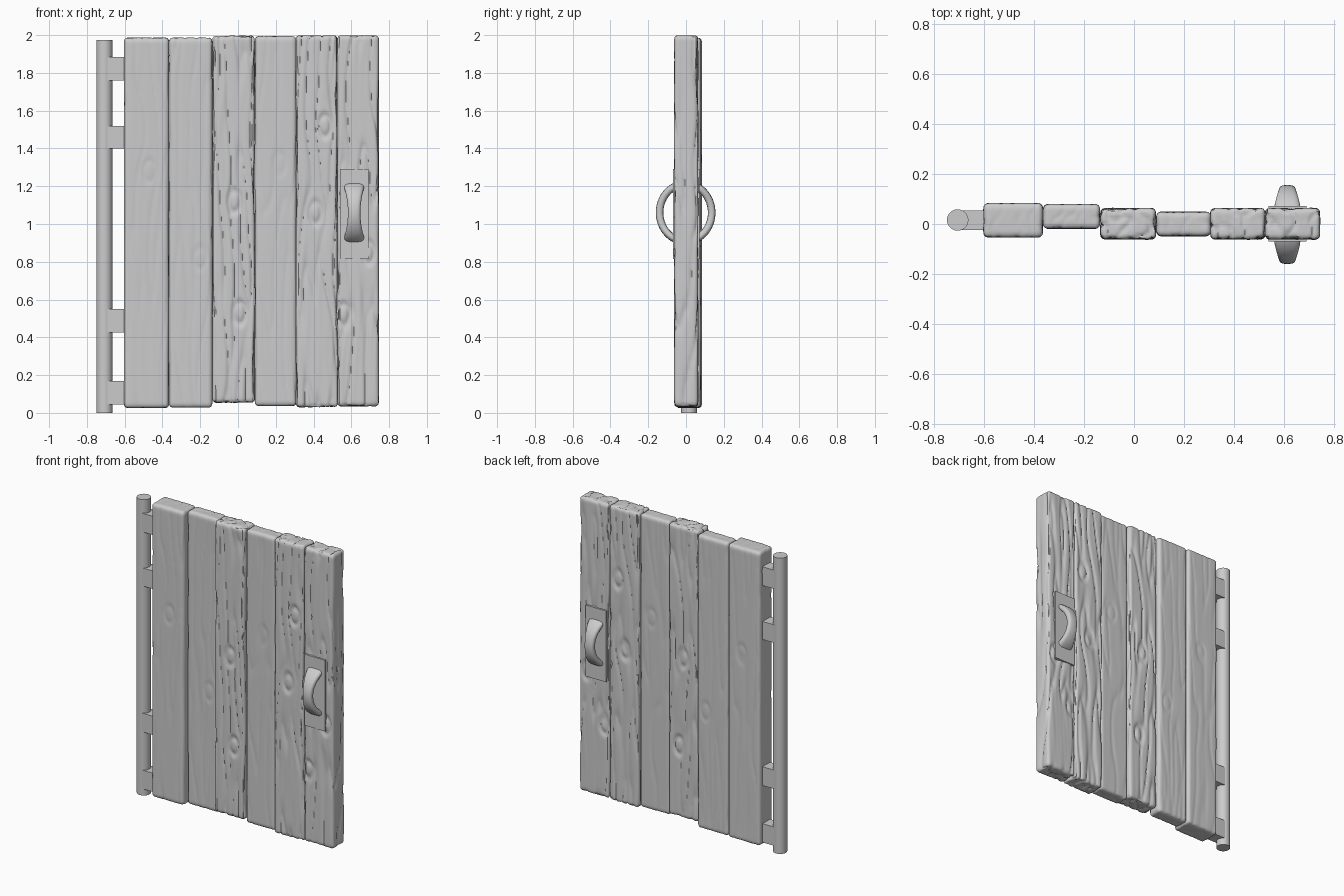
import bpy
import bmesh
import math
from mathutils import Vector, noise

if "Cube" in bpy.data.objects:
    bpy.data.objects.remove(bpy.data.objects["Cube"])

# Single plain grey material
grey = bpy.data.materials.new("plain_grey")
grey.use_nodes = True
grey.diffuse_color = (0.6, 0.6, 0.6, 1)
grey.node_tree.nodes["Principled BSDF"].inputs["Base Color"].default_value = (0.6, 0.6, 0.6, 1)


def finish(name, bm, smooth_angle=None):
    """Turn a bmesh into a named object with the shared material."""
    bmesh.ops.recalc_face_normals(bm, faces=bm.faces)
    mesh = bpy.data.meshes.new(name)
    bm.to_mesh(mesh)
    bm.free()
    mesh.materials.append(grey)
    obj = bpy.data.objects.new(name, mesh)
    bpy.context.collection.objects.link(obj)
    if smooth_angle:
        bpy.ops.object.select_all(action="DESELECT")
        obj.select_set(True)
        bpy.context.view_layer.objects.active = obj
        bpy.ops.object.shade_smooth_by_angle(angle=math.radians(smooth_angle))
    return obj


def box_mesh(low, high):
    low, high = Vector(low), Vector(high)
    bm = bmesh.new()
    bmesh.ops.create_cube(bm, size=1)
    for v in bm.verts:
        v.co = (low + high) / 2 + v.co * (high - low)
    return bm


def subdivide_axis(bm, axis, cuts):
    edges = [e for e in bm.edges
             if abs((e.verts[0].co - e.verts[1].co).normalized()[axis]) > 0.9]
    bmesh.ops.subdivide_edges(bm, edges=edges, cuts=cuts, use_grid_fill=True)


def grain(p, seed, knots):
    """Groove depth from 0 to 1: long wavy fibres that bend round the knots."""
    bend = 0.03 * noise.noise(Vector((seed, p.y, p.z * 2.2)))
    groove = 0
    for kx, kz in knots:
        dx, dz = p.x - kx, p.z - kz
        near = math.exp(-(dx / 0.06) ** 2 - (dz / 0.13) ** 2)
        bend -= 0.7 * dx * near
        ring = math.hypot(dx / 0.03, dz / 0.055)
        groove += 0.8 * math.exp(-((ring - 1) / 0.3) ** 2)
    u = p.x + bend
    wide = noise.noise(Vector((u * 17 + seed, p.y * 14, p.z * 1.6)))
    fine = noise.noise(Vector((u * 38 - seed, p.y * 30, p.z * 3)))
    groove += 0.75 * max(0, 1 - abs(wide) * 4) ** 2 + 0.3 * (0.5 + fine / 2)
    return min(groove, 1)


def plank(name, low, high, depth, seed, knots):
    """Rounded board with carved wood grain."""
    bm = box_mesh(low, high)
    for axis, cuts in ((0, 26), (1, 10), (2, 150)):
        subdivide_axis(bm, axis, cuts)
    radius = 0.022
    for v in bm.verts:
        core = Vector([min(max(v.co[i], low[i] + radius), high[i] - radius) for i in range(3)])
        normal = (v.co - core).normalized()
        cut = depth * grain(v.co, seed, knots)
        v.co = core + normal * (radius - cut)
    finish(name, bm, 60)


# Boards: left, right, front, back, bottom, top, grain depth, knots
boards = [
    (-0.605, -0.364, -0.055, 0.085, 0.025, 1.987, 0.004, [(-0.47, 1.28)]),
    (-0.366, -0.135, -0.020, 0.081, 0.027, 1.987, 0.004, [(-0.20, 0.82)]),
    (-0.137, 0.090, -0.064, 0.066, 0.052, 1.998, 0.013, [(0.01, 0.53), (-0.02, 1.12)]),
    (0.088, 0.310, -0.050, 0.050, 0.035, 1.995, 0.004, [(0.22, 1.32)]),
    (0.304, 0.529, -0.064, 0.066, 0.028, 2.000, 0.013, [(0.46, 1.52), (0.41, 1.06)]),
    (0.523, 0.748, -0.064, 0.066, 0.033, 2.000, 0.013, [(0.56, 0.52), (0.69, 0.85)]),
]
for i, (x0, x1, y0, y1, z0, z1, depth, knots) in enumerate(boards):
    plank(f"plank_{i + 1}", (x0, y0, z0), (x1, y1, z1), depth, i * 7.3 + 1.7, knots)

# Hinge post
bm = bmesh.new()
bmesh.ops.create_cone(bm, cap_ends=True, segments=32, radius1=0.043, radius2=0.043, depth=1.975)
bmesh.ops.translate(bm, verts=bm.verts, vec=(-0.707, 0.016, 0.9875))
finish("hinge_post", bm, 30)

# Hinge arms joining the post to the first board
for i, (z0, z1) in enumerate([(0.045, 0.17), (0.425, 0.55), (1.4, 1.52), (1.76, 1.885)]):
    finish(f"hinge_arm_{i + 1}", box_mesh((-0.7, -0.024, z0), (-0.58, 0.055, z1)))

# Handle plates on both faces
for name, y0, y1 in (("front_plate", -0.07, -0.045), ("back_plate", 0.045, 0.072)):
    finish(name, box_mesh((0.54, y0, 0.815), (0.692, y1, 1.29)))

# Ring handle passing through the door, narrow at the grip and flared at its ends
bm = bmesh.new()
steps, sides = 64, 20
rings = []
for i in range(steps):
    a = math.tau * i / steps
    half = 0.033 + 0.019 * min(1, (math.sin(a) / 0.85) ** 2)
    ring = []
    for j in range(sides):
        b = math.tau * j / sides
        c, s = math.cos(b), math.sin(b)
        across = half * math.copysign(abs(c) ** 0.6, c)
        out = 0.02 * math.copysign(abs(s) ** 0.8, s)
        ring.append(bm.verts.new((0.615 + across,
                                  -0.002 + (0.138 + out) * math.cos(a),
                                  1.06 + (0.152 + out) * math.sin(a))))
    rings.append(ring)
for i in range(steps):
    here, after = rings[i], rings[(i + 1) % steps]
    for j in range(sides):
        k = (j + 1) % sides
        bm.faces.new((here[j], here[k], after[k], after[j]))
finish("ring_handle", bm, 60)
